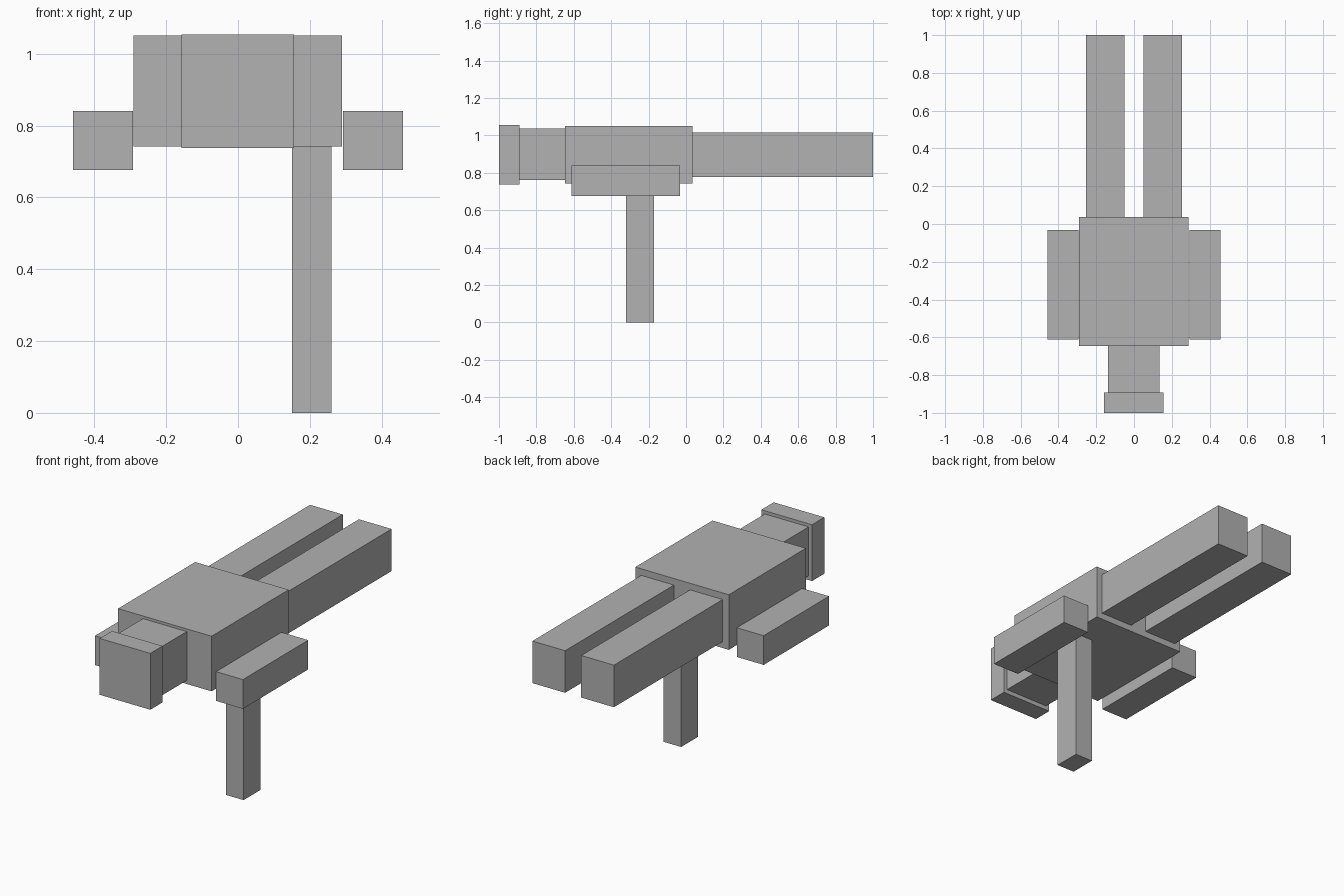
import bpy

if "Cube" in bpy.data.objects:
    bpy.data.objects.remove(bpy.data.objects["Cube"])

grey = bpy.data.materials.new("plain grey")
grey.diffuse_color = (0.445, 0.445, 0.445, 1)
grey.use_nodes = True
grey.node_tree.nodes["Principled BSDF"].inputs["Base Color"].default_value = grey.diffuse_color


def box(name, x, y, z):
    """Box spanning the given (min, max) range on each axis."""
    bpy.ops.mesh.primitive_cube_add(size=1)
    ob = bpy.context.object
    ob.name = name
    ob.location = [(a + b) / 2 for a, b in (x, y, z)]
    ob.scale = [b - a for a, b in (x, y, z)]
    bpy.ops.object.transform_apply(location=True, rotation=False, scale=True)
    ob.data.materials.append(grey)
    return ob


# Central line: body, neck and end plate
box("body", (-0.291, 0.289), (-0.647, 0.036), (0.742, 1.051))
box("neck", (-0.137, 0.135), (-0.891, -0.647), (0.762, 1.036))
box("end_plate", (-0.158, 0.156), (-1.0, -0.891), (0.738, 1.054))

# Paired rear beams and side pods
for side, s in (("left", -1), ("right", 1)):
    box(side + "_rear_beam", sorted((s * 0.05, s * 0.253)), (0.036, 1.0), (0.778, 1.014))
    box(side + "_side_pod", sorted((s * 0.293, s * 0.459)), (-0.612, -0.033), (0.676, 0.84))

# Single off-centre support
box("support_post", (0.15, 0.26), (-0.322, -0.171), (0.0, 0.742))
